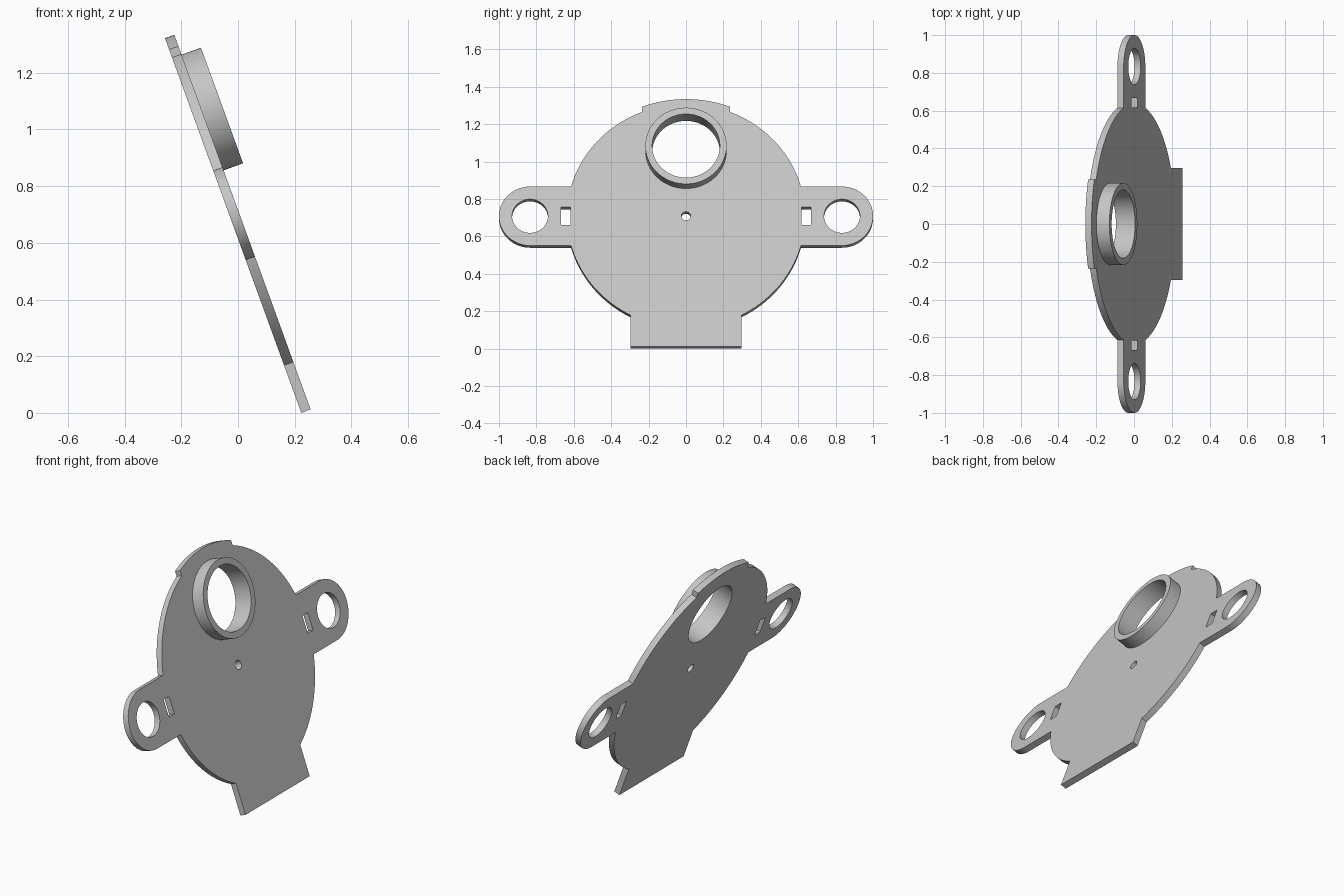
import bpy
import bmesh
from math import sin, cos, asin, acos, pi, radians
from mathutils import Matrix

cube = bpy.data.objects.get("Cube")
if cube:
    bpy.data.objects.remove(cube, do_unlink=True)

TILT = radians(20)
THICK = 0.035
MID = 0.742            # height of the disc centre along the plate
DISC_R, TAB_R, EAR_R = 0.637, 0.665, 0.168
FOOT_HALF, TAB_HALF, EAR_X = 0.297, 0.235, 0.832
RING_V = 1.115         # height of the ring centre along the plate

grey = bpy.data.materials.new("light_grey")
grey.use_nodes = True
colour = (0.56, 0.56, 0.56, 1)
grey.diffuse_color = colour
grey.node_tree.nodes["Principled BSDF"].inputs["Base Color"].default_value = colour

# Leaning frame: plate width runs along y, plate normal faces +x and up
s, c = sin(TILT), cos(TILT)
frame = Matrix(((0, -s, c, 0.2235), (1, 0, 0, 0), (0, c, s, 0), (0, 0, 0, 1)))


def arc(x, y, r, start, end, steps):
    angles = [start + (end - start) * i / steps for i in range(steps + 1)]
    return [(x + r * cos(a), y + r * sin(a)) for a in angles]


def circle(x, y, r, steps=72):
    return arc(x, y, r, 0, 2 * pi, steps)[:-1]


def slot(x, y, w, h):
    return [(x - w, y - h), (x + w, y - h), (x + w, y + h), (x - w, y + h)]


def extruded(name, loops, bottom, height):
    """Fill flat loops (inner loops become holes) and extrude them."""
    curve = bpy.data.curves.new(name, 'CURVE')
    curve.dimensions = '2D'
    curve.fill_mode = 'BOTH'
    curve.extrude = height / 2
    for pts in loops:
        spline = curve.splines.new('POLY')
        spline.points.add(len(pts) - 1)
        for p, (x, y) in zip(spline.points, pts):
            p.co = (x, y, 0, 1)
        spline.use_cyclic_u = True
    obj = bpy.data.objects.new(name, curve)
    bpy.context.collection.objects.link(obj)
    bpy.ops.object.select_all(action='DESELECT')
    obj.select_set(True)
    bpy.context.view_layer.objects.active = obj
    bpy.ops.object.convert(target='MESH')
    obj = bpy.context.view_layer.objects.active
    bm = bmesh.new()
    bm.from_mesh(obj.data)
    bmesh.ops.remove_doubles(bm, verts=bm.verts, dist=0.0001)
    bmesh.ops.recalc_face_normals(bm, faces=bm.faces)
    bm.transform(frame @ Matrix.Translation((0, 0, bottom + height / 2)))
    bm.to_mesh(obj.data)
    bm.free()
    obj.data.materials.clear()
    obj.data.materials.append(grey)
    bpy.ops.object.shade_smooth_by_angle(angle=radians(30))
    return obj


# Half outline from foot, round the disc and ear, to the top tab
ear_angle = asin(EAR_R / DISC_R)
half = [(FOOT_HALF, 0)]
half += arc(0, MID, DISC_R, -acos(FOOT_HALF / DISC_R), -ear_angle, 24)
half += arc(EAR_X, MID, EAR_R, -pi / 2, pi / 2, 36)
half += arc(0, MID, DISC_R, ear_angle, acos(TAB_HALF / DISC_R), 28)
half += arc(0, MID, TAB_R, acos(TAB_HALF / TAB_R), pi / 2, 12)
outline = half + [(-x, y) for x, y in reversed(half[:-1])]

# Holes: ring opening, centre pin, and a round hole and slot in each ear
holes = [circle(0, RING_V, 0.181), circle(0, MID, 0.025, 32)]
for side in (-1, 1):
    holes.append(circle(side * 0.834, MID, 0.096))
    holes.append(slot(side * 0.642, MID, 0.025, 0.05))

extruded("back_plate", [outline] + holes, 0, THICK)

# Raised collar around the opening
extruded("raised_ring", [circle(0, RING_V, 0.217), circle(0, RING_V, 0.181)],
         THICK, 0.073)
